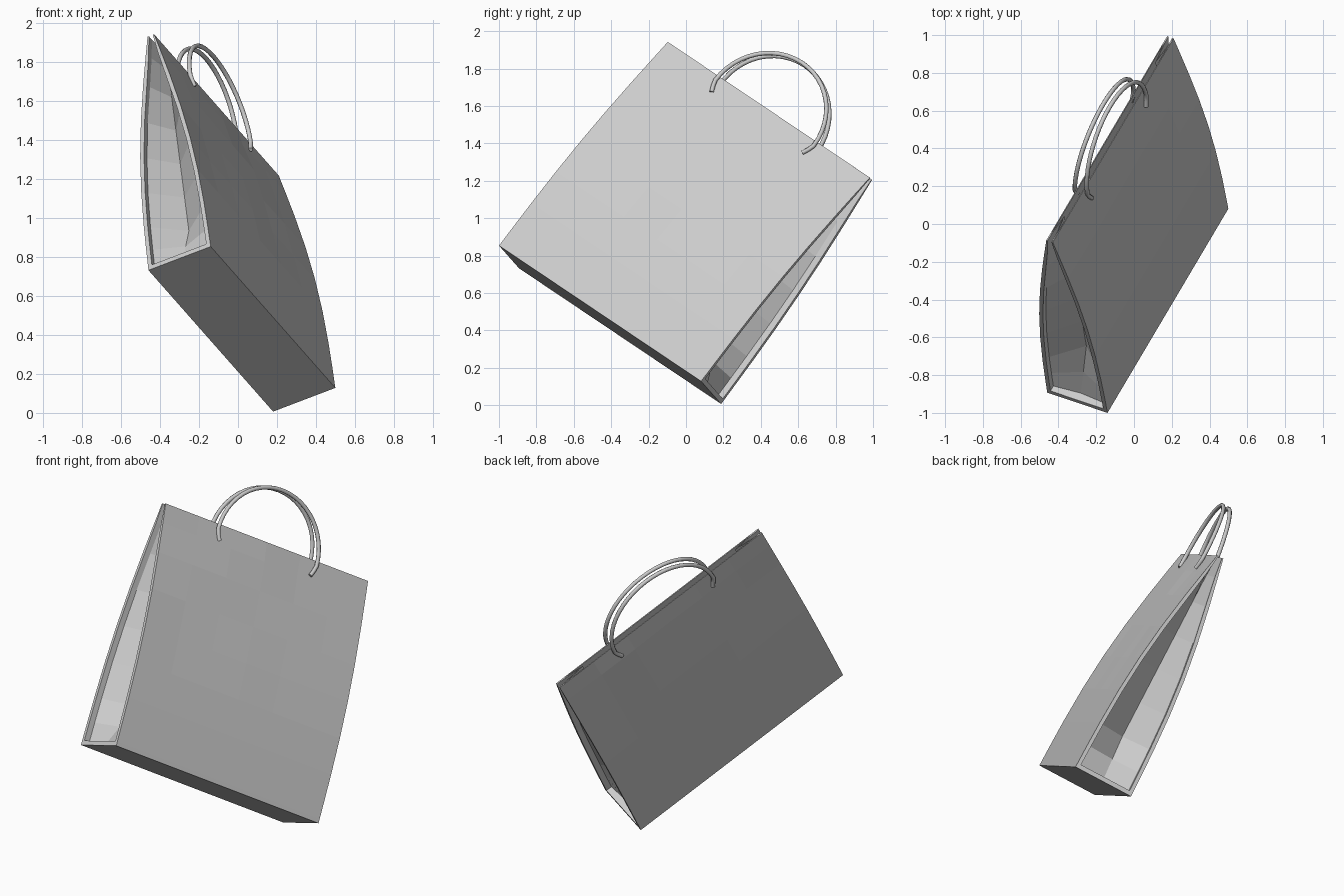
import bpy, bmesh, math, random
from mathutils import Matrix, Vector

if "Cube" in bpy.data.objects:
    bpy.data.objects.remove(bpy.data.objects["Cube"])

random.seed(4)
W, H, D, TOP = 1.45, 1.435, 0.179, 0.019   # width, height, half depth at base / mouth

# The bag is modelled upright, then tipped into its tilted pose
U = Vector((0.441, 0.745, -0.5)).normalized()
V = Vector((-0.894, 0.302, -0.341))
V = (V - U * V.dot(U)).normalized()
N = U.cross(V)
POSE = Matrix((U, V, N)).transposed().to_4x4()
POSE.translation = (0.02, -0.406, 0.43)


def half_depth(t):
    return D + (TOP - D) * t + 0.045 * math.sin(math.pi * t)


def end_profile(t, inset):
    """Rim, step and inward fold of one side gusset, from +y to -y."""
    d = half_depth(t)
    r = min(0.022, 0.4 * d)
    step = 0.035 if inset else 0
    fold = 0.14 * min(1, t / 0.2) if inset else 0
    x = W / 2
    half = [(x, d), (x, d - r), (x - step, d - r)]
    return half + [(x - step - fold, 0)] + [(a, -b) for a, b in reversed(half)]


def row(t, inset):
    """One closed loop around the bag at height fraction t."""
    right = end_profile(t, inset)
    d, cols = half_depth(t), 6

    def panel(sign):
        pts = []
        for i in range(1, cols):
            crumple = random.uniform(-0.006, 0.006) if 0.35 < t < 0.97 else 0
            pts.append((sign * (W / 2 - W * i / cols), sign * -(d + crumple)))
        return pts
    left = [(-x, -y) for x, y in right]
    return [(x, y, t * H) for x, y in right + panel(1) + left + panel(-1)]


# Paper body: stacked loops with a base and an open mouth
bm = bmesh.new()
levels = [(0, False), (0.018, False), (0.0181, True)]
levels += [(t, True) for t in (0.1, 0.2, 0.35, 0.5, 0.65, 0.8, 0.92, 1.0)]
loops = [[bm.verts.new(p) for p in row(t, inset)] for t, inset in levels]
bm.faces.new(loops[0])
for low, high in zip(loops, loops[1:]):
    for i in range(len(low)):
        j = (i + 1) % len(low)
        bm.faces.new((low[i], low[j], high[j], high[i]))
bmesh.ops.recalc_face_normals(bm, faces=bm.faces)
if loops[0][0].link_faces and bm.faces[:][0].normal.z > 0:
    bmesh.ops.reverse_faces(bm, faces=bm.faces)
mesh = bpy.data.meshes.new("bag_body")
bm.to_mesh(mesh)
bm.free()
body = bpy.data.objects.new("bag_body", mesh)
bpy.context.collection.objects.link(body)
body.matrix_world = POSE
paper = body.modifiers.new("paper_thickness", 'SOLIDIFY')
paper.thickness = 0.005
paper.offset = -1


# Cord handles: straight legs glued outside the panels, joined by an arch
def handle(name, side):
    pts = [(0.325, side * 0.043, H - 0.095), (0.342, side * 0.04, H - 0.06)]
    for i in range(25):
        a = math.pi * i / 24
        s = math.sin(a)
        y = side * (0.038 - 0.018 * s) - 0.015 * s
        pts.append((0.352 * math.cos(a), y, H - 0.03 + 0.338 * s))
    pts += [(-x, y, z) for x, y, z in reversed(pts[:2])]
    curve = bpy.data.curves.new(name, 'CURVE')
    curve.dimensions = '3D'
    curve.bevel_depth = 0.012
    curve.bevel_resolution = 2
    curve.use_fill_caps = True
    spline = curve.splines.new('POLY')
    spline.points.add(len(pts) - 1)
    for p, co in zip(spline.points, pts):
        p.co = (*co, 1)
    spline.use_smooth = True
    ob = bpy.data.objects.new(name, curve)
    bpy.context.collection.objects.link(ob)
    ob.matrix_world = POSE


handle("front_handle", -1)
handle("back_handle", 1)
